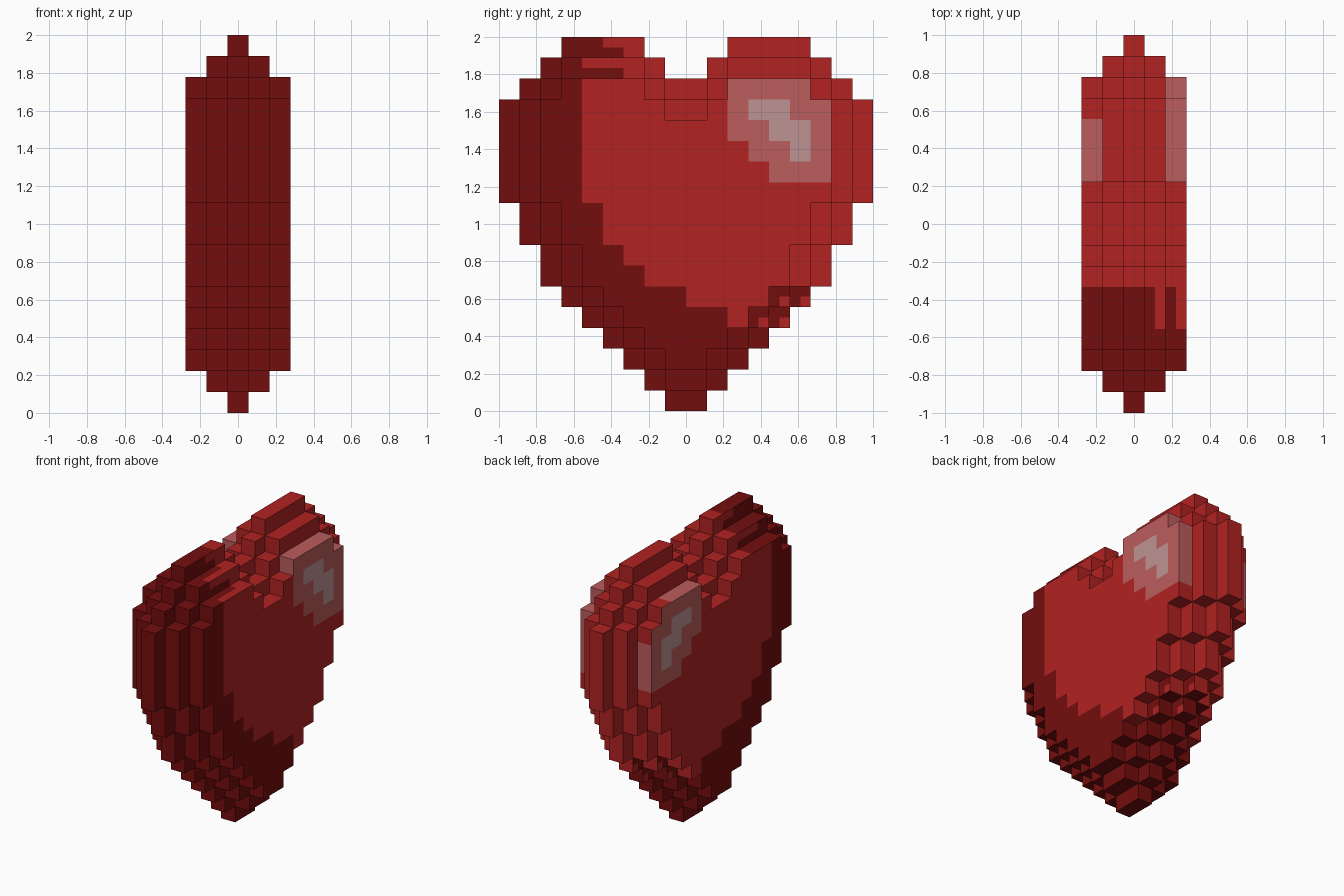
import bpy, bmesh
from mathutils import Vector
from math import floor

if "Cube" in bpy.data.objects:
    bpy.data.objects.remove(bpy.data.objects["Cube"])

CELL = 1 / 9
DARK, RED, PINK, PALE = range(4)
COLOURS = {
    "dark red": (0.174, 0.004, 0.004),
    "heart red": (0.445, 0.016, 0.016),
    "highlight pink": (0.503, 0.109, 0.109),
    "pale highlight": (0.515, 0.296, 0.296),
}

# Half width of the heart in blocks, row by row from the tip
HALF_WIDTH = [1, 2, 3, 4, 5, 6, 7, 7, 8, 8, 9, 9, 9, 9, 9, 8, 7, 6]
# Edge of the dark band on the sides, row by row from row 4
DARK_EDGE = [2, 0, -2, -3, -4, -4]
# Highlight spans (start, end) by row
PINK_SPAN = {11: (4, 7), 12: (3, 7), 13: (2, 7), 14: (2, 7), 15: (2, 7)}
PALE_SPAN = {12: (5, 6), 13: (4, 6), 14: (3, 5)}


def make_material(name, rgb):
    mat = bpy.data.materials.new(name)
    mat.use_nodes = True
    mat.diffuse_color = (*rgb, 1)
    mat.node_tree.nodes["Principled BSDF"].inputs["Base Color"].default_value = (*rgb, 1)
    return mat


def heart_blocks():
    """Five slabs, each outer one shrunk by one block all round."""
    blocks = set()
    for x in range(-2, 3):
        inset = abs(x)
        for z in range(18 - inset):
            half = HALF_WIDTH[z] - inset
            gap = max(0, z + inset - 15)
            for y in range(-half, half):
                if not -gap <= y < gap:
                    blocks.add((x, y, z))
    return blocks


def in_span(spans, row, y):
    return row in spans and spans[row][0] <= y < spans[row][1]


def pick_colour(block, normal, p):
    """Colour of a quarter face centred at p, in block units."""
    x, y, row = block
    # Highlight wraps the outer slabs
    if abs(x) == 2 and normal.z >= 0 and in_span(PINK_SPAN, row, y):
        if normal.x and in_span(PALE_SPAN, row, y):
            return PALE
        corner = x < 0 and not normal.x and y >= 5 and row >= 14
        return RED if corner else PINK
    # Dark tip and ragged steps above it
    if row < 4:
        return DARK
    if row < 6 and y >= row - 1:
        if normal.x:
            return RED if p.y % 1 > 0.5 and p.z % 1 < 0.5 else DARK
        return RED if row == 5 and normal.y else DARK
    # Dark front band, with a ragged edge across the top
    edge = DARK_EDGE[row - 4] if row < 10 else -5
    if normal.z > 0 and row > 9:
        edge = -5 if x > 0 and p.x > x else -3
    elif row == 16:
        edge = -3 if p.z % 1 < 0.5 else -5
    elif row == 17:
        edge = -3 if p.z % 1 < 0.5 else -4
    return DARK if p.y < edge else RED


def add_side(bm, block, normal):
    """Add one exposed block side as four coloured quarter faces."""
    u = Vector((normal.y, normal.z, normal.x))
    v = normal.cross(u)
    centre = Vector(block) + Vector((0, 0.5, 0.5)) + normal / 2
    for a in (-0.25, 0.25):
        for b in (-0.25, 0.25):
            p = centre + u * a + v * b
            corners = [p + u * s / 4 + v * t / 4
                       for s, t in ((-1, -1), (1, -1), (1, 1), (-1, 1))]
            face = bm.faces.new([bm.verts.new(c * CELL) for c in corners])
            face.material_index = pick_colour(block, normal, p)


# Heart of stepped blocks
blocks = heart_blocks()
bm = bmesh.new()
for block in sorted(blocks):
    for axis in range(3):
        for sign in (-1, 1):
            normal = Vector((0, 0, 0))
            normal[axis] = sign
            neighbour = tuple(floor(c + n) for c, n in zip(block, normal))
            if neighbour not in blocks:
                add_side(bm, block, normal)
bmesh.ops.remove_doubles(bm, verts=bm.verts, dist=0.001)
# Merge the quarter faces into clean flat panels of one colour
bmesh.ops.dissolve_limit(bm, angle_limit=0.02, verts=bm.verts, edges=bm.edges,
                         delimit={'MATERIAL'})

mesh = bpy.data.meshes.new("block_heart")
bm.to_mesh(mesh)
bm.free()
for name, rgb in COLOURS.items():
    mesh.materials.append(make_material(name, rgb))
heart = bpy.data.objects.new("block_heart", mesh)
bpy.context.collection.objects.link(heart)
